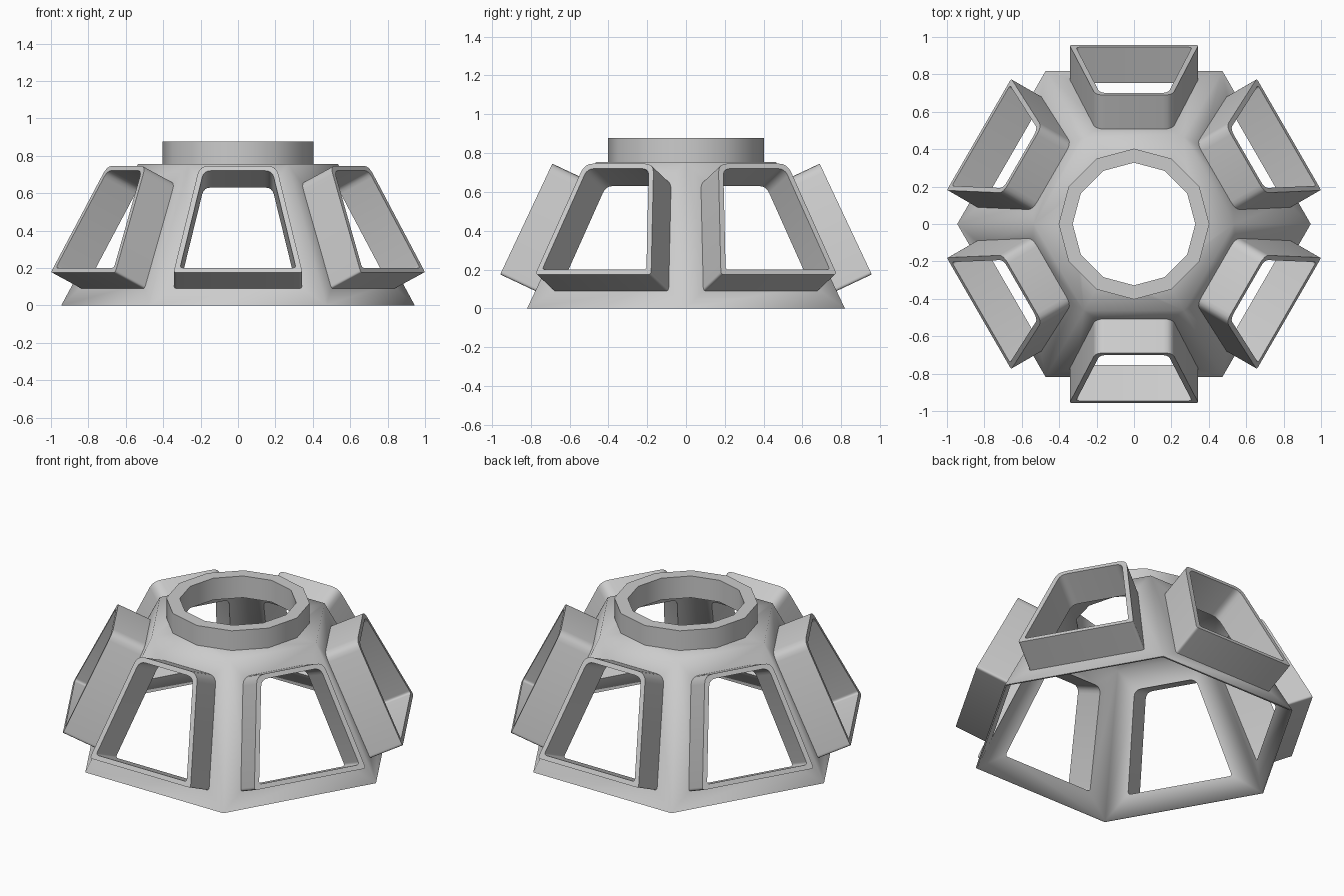
import bpy, bmesh
from math import sin, cos, atan2, radians, pi, sqrt
from mathutils import Vector

if "Cube" in bpy.data.objects:
    bpy.data.objects.remove(bpy.data.objects["Cube"])

R0, R1, H = 0.945, 0.535, 0.755          # hexagon base / top radius, shell height
A0, A1 = R0 * sqrt(3) / 2, R1 * sqrt(3) / 2
TILT = atan2(A0 - A1, H)
SLANT = H / cos(TILT)
DEPTH, WALL, SHELL = 0.2, 0.028, 0.012


def place(k, u, s, d=0.0):
    """Point on side k: u across, s up the slope, d out along the normal."""
    a = radians(-90 + 60 * k)
    r = A0 - s * sin(TILT) + d * cos(TILT)
    z = s * cos(TILT) + d * sin(TILT)
    return Vector((r * cos(a) - u * sin(a), r * sin(a) + u * cos(a), z))


def trapezoid(inset, r_low, r_high, n=5):
    """Four rounded corners (n points each) of the window outline."""
    s0, s1, w0, w1 = 0.0995, 0.73, 0.345, 0.205
    g = (w0 - w1) / (s1 - s0)
    e = inset * sqrt(1 + g * g)
    b, t = w0 - g * inset - e, w1 + g * inset - e
    c = [Vector(p) for p in ((-b, s0 + inset), (b, s0 + inset), (t, s1 - inset), (-t, s1 - inset))]
    out = []
    for i, p in enumerate(c):
        r = r_low if i < 2 else r_high
        a = p + (c[i - 1] - p).normalized() * r
        q = p + (c[(i + 1) % 4] - p).normalized() * r
        steps = [j / (n - 1) for j in range(n)]
        out.append([a * (1 - f) ** 2 + p * 2 * f * (1 - f) + q * f * f for f in steps])
    return out


def finish(name, bm, angle):
    me = bpy.data.meshes.new(name)
    bm.to_mesh(me)
    bm.free()
    ob = bpy.data.objects.new(name, me)
    bpy.context.collection.objects.link(ob)
    bpy.ops.object.select_all(action='DESELECT')
    ob.select_set(True)
    bpy.context.view_layer.objects.active = ob
    if name == "body_shell":
        m = ob.modifiers.new("thickness", 'SOLIDIFY')
        m.thickness, m.offset, m.use_even_offset = SHELL, -1, True
        bpy.ops.object.modifier_apply(modifier=m.name)
        for v in ob.data.vertices:
            v.co.z = max(v.co.z, 0)
    bpy.ops.object.shade_smooth_by_angle(angle=radians(angle))
    return ob


outer = trapezoid(0, 0.018, 0.05)
inner = trapezoid(WALL, 0.018, 0.04)

# Hexagonal shell with six window openings and a round-ish top hole
bm = bmesh.new()
for k in range(6):
    corners = [bm.verts.new(place(k, u, s)) for u, s in
               ((-R0 / 2, 0), (R0 / 2, 0), (R1 / 2, SLANT), (-R1 / 2, SLANT))]
    hole = [[bm.verts.new(place(k, p.x, p.y)) for p in c] for c in inner]
    for i in range(4):
        for p, q in zip(hole[i], hole[i][1:]):
            bm.faces.new((corners[i], q, p))
        j = (i + 1) % 4
        bm.faces.new((corners[i], corners[j], hole[j][0], hole[i][-1]))
    rim = [bm.verts.new((0.328 * cos(a), 0.328 * sin(a), H))
           for a in (radians(-120 + 60 * k + 30 * i) for i in range(3))]
    bm.faces.new((corners[3], corners[2], rim[2], rim[1], rim[0]))
bmesh.ops.remove_doubles(bm, verts=bm.verts, dist=1e-4)
finish("body_shell", bm, 70)

# Window frames standing out from each side
for k in range(6):
    bm = bmesh.new()
    loops = []
    for outline, d in ((outer, -0.004), (outer, DEPTH), (inner, DEPTH), (inner, -0.004)):
        loops.append([bm.verts.new(place(k, p.x, p.y, d)) for c in outline for p in c])
    n = len(loops[0])
    for a, b in zip(loops, loops[1:] + loops[:1]):
        for i in range(n):
            j = (i + 1) % n
            bm.faces.new((a[i], a[j], b[j], b[i]))
    bmesh.ops.recalc_face_normals(bm, faces=bm.faces)
    finish(f"window_frame_{k + 1}", bm, 35)

# Twelve-sided collar on top
bm = bmesh.new()
prof = ((0.403, H - 0.004), (0.403, 0.877), (0.328, 0.877), (0.328, H - 0.004))
rings = [[bm.verts.new((r * cos(pi * i / 6), r * sin(pi * i / 6), z)) for i in range(12)] for r, z in prof]
for a, b in zip(rings, rings[1:] + rings[:1]):
    for i in range(12):
        j = (i + 1) % 12
        bm.faces.new((a[i], a[j], b[j], b[i]))
bmesh.ops.recalc_face_normals(bm, faces=bm.faces)
finish("top_collar", bm, 35)
